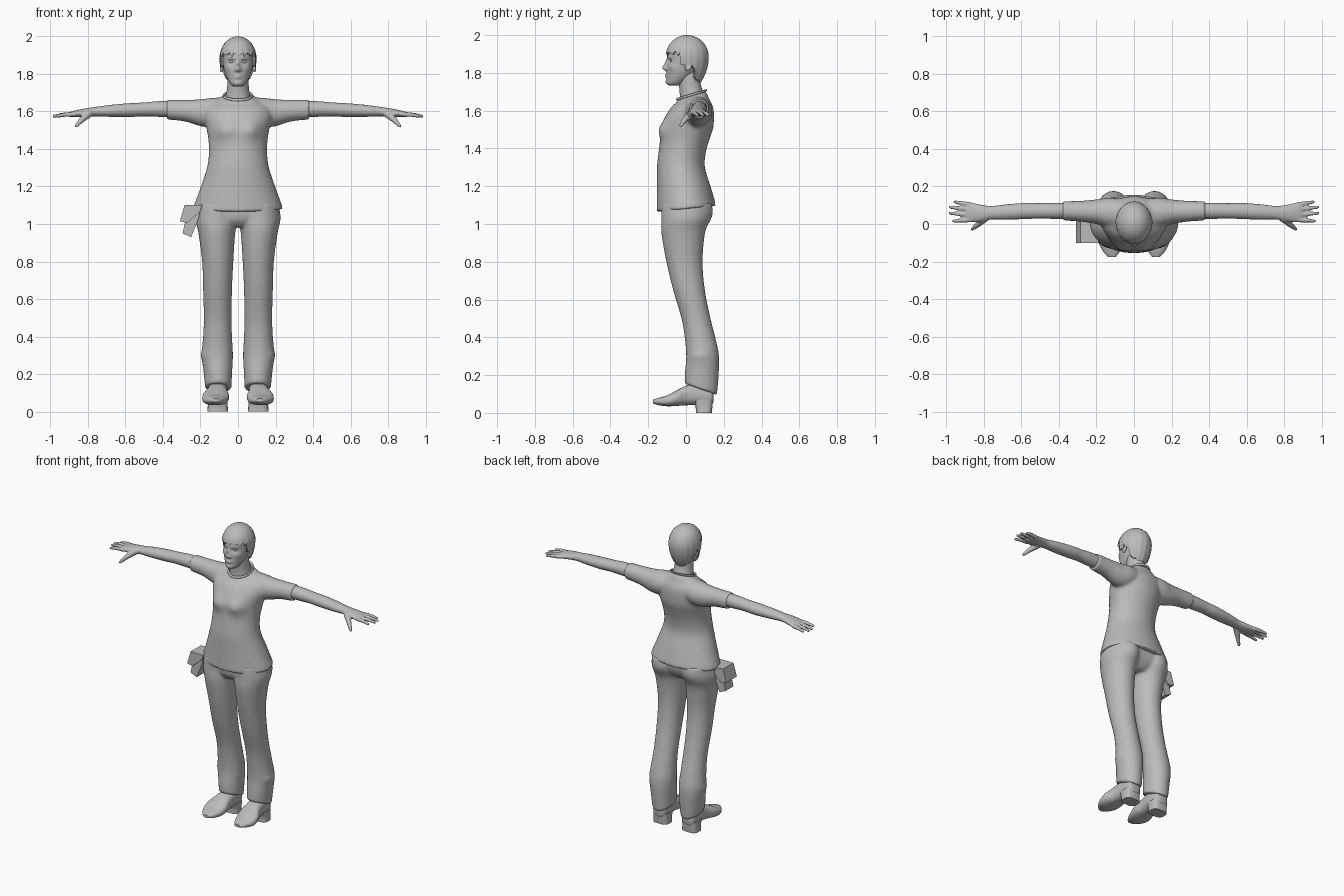
import bpy, bmesh, math
from mathutils import Vector, Matrix

if "Cube" in bpy.data.objects:
    bpy.data.objects.remove(bpy.data.objects["Cube"])

GREY = bpy.data.materials.new("plain grey")
GREY.use_nodes = True
GREY.diffuse_color = (0.5, 0.5, 0.5, 1)
GREY.node_tree.nodes["Principled BSDF"].inputs["Base Color"].default_value = (0.5, 0.5, 0.5, 1)
SIDES = (1, -1)


def finish(name, bm, angle=50, voxel=0, smooth=4):
    """Turn a bmesh into a shaded object, optionally fused into one skin."""
    bmesh.ops.recalc_face_normals(bm, faces=bm.faces)
    me = bpy.data.meshes.new(name)
    bm.to_mesh(me)
    bm.free()
    me.materials.append(GREY)
    if angle:
        me.shade_smooth()
        me.set_sharp_from_angle(angle=math.radians(angle))
    ob = bpy.data.objects.new(name, me)
    bpy.context.collection.objects.link(ob)
    if voxel:
        r = ob.modifiers.new("fuse", 'REMESH')
        r.mode, r.voxel_size, r.use_smooth_shade = 'VOXEL', voxel, True
        s = ob.modifiers.new("soften", 'SMOOTH')
        s.factor, s.iterations = 0.5, smooth
    return ob


def spline(rows, sub):
    """Catmull-Rom interpolation of rows of numbers."""
    out = []
    for i in range(len(rows) - 1):
        a, b, c, d = (rows[max(0, min(len(rows) - 1, i + k))] for k in (-1, 0, 1, 2))
        for j in range(sub):
            t = j / sub
            out.append([q + 0.5 * t * (r - p + t * (2*p - 5*q + 4*r - s + t * (3*(q - r) + s - p)))
                        for p, q, r, s in zip(a, b, c, d)])
    return out + [list(rows[-1])]


def loft(bm, axis, rows, n=32, sub=4, side=1, power=1.0):
    """Skin ellipses: (position, centre1, centre2, radius1, radius2[, slope])."""
    rows = [tuple(r) + (0,) * (6 - len(r)) for r in rows]
    rings = []
    for p, c1, c2, r1, r2, tilt in spline(rows, sub):
        ring = []
        for k in range(n):
            a = math.tau * k / n
            ca, sa = (math.copysign(abs(f) ** power, f) for f in (math.cos(a), math.sin(a)))
            u, v = c1 + r1 * ca, c2 + r2 * sa
            co = {'x': (p, u, v), 'y': (u, p, v), 'z': (u, v, p + tilt * r2 * sa)}[axis]
            ring.append(bm.verts.new((co[0] * side, co[1], co[2])))
        rings.append(ring)
    for lo, hi in zip(rings, rings[1:]):
        for k in range(n):
            bm.faces.new((lo[k], lo[(k + 1) % n], hi[(k + 1) % n], hi[k]))
    bm.faces.new(rings[0])
    bm.faces.new(rings[-1])


def bump(bm, centre, size, push):
    """Push nearby vertices with a soft falloff."""
    for v in bm.verts:
        d = sum(((a - b) / s) ** 2 for a, b, s in zip(v.co, centre, size))
        if d < 9:
            v.co += Vector(push) * math.exp(-d)


def ball(bm, centre, size, turn=0):
    m = Matrix.Translation(centre) @ Matrix.Rotation(turn, 4, 'X') @ Matrix.Diagonal((*size, 1))
    bmesh.ops.create_uvsphere(bm, u_segments=20, v_segments=12, radius=1, matrix=m)


def tube(bm, a, b, r1, r2):
    """Rounded tapering finger segment."""
    a, b = Vector(a), Vector(b)
    m = Matrix.Translation((a + b) / 2) @ (b - a).to_track_quat('Z', 'Y').to_matrix().to_4x4()
    bmesh.ops.create_cone(bm, cap_ends=True, segments=12, radius1=r1, radius2=r2,
                          depth=(b - a).length, matrix=m)
    ball(bm, b, (r2, r2, r2))
    ball(bm, a, (r1, r1, r1))


# Shirt: flared body with short sleeves
bm = bmesh.new()
loft(bm, 'z', [(1.08, 0, 0, .236, .155, .1), (1.1, 0, 0, .234, .155, .08), (1.2, 0, -.012, .198, .142),
               (1.3, 0, -.027, .165, .127), (1.38, 0, -.02, .155, .125), (1.45, 0, -.005, .158, .13),
               (1.51, 0, .008, .168, .136), (1.57, 0, .02, .18, .128), (1.62, 0, .033, .17, .11),
               (1.655, 0, .035, .125, .085, .15), (1.68, 0, .032, .082, .075, .3)], 48)
for s in SIDES:
    loft(bm, 'x', [(.05, .055, 1.605, .075, .07), (.13, .06, 1.595, .08, .078), (.2, .065, 1.593, .066, .072),
                   (.28, .068, 1.604, .056, .058), (.38, .07, 1.61, .051, .053)], side=s)
    bump(bm, (.075 * s, -.13, 1.5), (.055, .06, .05), (0, -.026, 0))
finish("shirt", bm, voxel=.009, smooth=5)

# Collar band
bm = bmesh.new()
for k in range(40):
    for j in range(8):
        a, b = math.tau * k / 40, math.tau * j / 8
        r = .076 + .006 * math.cos(b)
        y = r * math.sin(a)
        bm.verts.new((r * math.cos(a), .03 + y, 1.684 + .3 * y + .007 * math.sin(b)))
bm.verts.ensure_lookup_table()
for k in range(40):
    for j in range(8):
        k2, j2 = (k + 1) % 40, (j + 1) % 8
        bm.faces.new([bm.verts[i] for i in (k*8 + j, k2*8 + j, k2*8 + j2, k*8 + j2)])
finish("collar", bm)

# Trousers: hips and two flared legs
bm = bmesh.new()
loft(bm, 'z', [(.985, 0, -.01, .1, .08), (1.03, 0, -.008, .19, .115), (1.13, 0, 0, .2, .13)], 40)
for s in SIDES:
    loft(bm, 'z', [(.125, .105, .078, .07, .086, -.35), (.2, .107, .083, .075, .089, -.15), (.3, .11, .088, .083, .087),
                   (.4, .109, .074, .077, .081), (.5, .108, .053, .074, .077), (.65, .109, .016, .077, .084),
                   (.8, .108, -.008, .083, .096), (.95, .113, -.015, .098, .115), (1.03, .115, -.003, .112, .127),
                   (1.11, .11, 0, .105, .13)], 40, side=s)
    bump(bm, (.1 * s, .12, 1.06), (.07, .06, .05), (0, .016, 0))
    bump(bm, (.19 * s, .06, .3), (.03, .05, .02), (.008 * s, 0, 0))
finish("trousers", bm, voxel=.009, smooth=4)

# Shoes and heel blocks
shoes, heels = bmesh.new(), bmesh.new()
for s in SIDES:
    loft(shoes, 'y', [(.145, .108, .085, .025, .03), (.13, .108, .088, .045, .045), (.06, .108, .1, .052, .058),
                      (0, .112, .092, .056, .052), (-.05, .118, .078, .07, .041), (-.1, .122, .064, .066, .029),
                      (-.15, .12, .06, .042, .018), (-.175, .117, .06, .02, .009)], 32, side=s, power=.8)
    loft(heels, 'z', [(0, .108, .095, .055, .042), (.035, .108, .095, .053, .045), (.07, .108, .09, .054, .052)],
         24, side=s, power=.6)
finish("shoes", shoes)
finish("shoe_heels", heels, 40)

# Bare arms, hands, fingers and thumbs
bm = bmesh.new()
for s in SIDES:
    loft(bm, 'x', [(.3, .07, 1.612, .042, .043), (.42, .07, 1.613, .043, .042), (.5, .07, 1.611, .041, .037),
                   (.58, .069, 1.607, .043, .037), (.68, .064, 1.603, .041, .032), (.76, .06, 1.599, .036, .025),
                   (.81, .058, 1.594, .044, .023), (.86, .06, 1.588, .052, .019), (.895, .062, 1.584, .05, .014)],
         28, side=s)
    for y0, y1, tip in ((.104, .118, .955), (.077, .09, .98), (.049, .058, .982), (.022, .016, .962)):
        mid = (.5 * (.88 + tip) * s, .5 * (y0 + y1), 1.583)
        tube(bm, (.875 * s, y0, 1.585), mid, .0135, .0115)
        tube(bm, mid, (tip * s, y1, 1.575), .0115, .0085)
    tube(bm, (.795 * s, .03, 1.588), (.835 * s, -.005, 1.553), .021, .015)
    tube(bm, (.835 * s, -.005, 1.553), (.862 * s, -.027, 1.522), .015, .009)
finish("arms_and_hands", bm, voxel=.0055, smooth=3)

# Neck
bm = bmesh.new()
loft(bm, 'z', [(1.63, 0, .035, .075, .07), (1.69, 0, .03, .063, .063), (1.74, 0, .02, .057, .058),
               (1.82, 0, .012, .055, .06)])
finish("neck", bm)

# Head with sculpted face
bm = bmesh.new()
loft(bm, 'z', [(1.733, 0, -.06, .02, .025), (1.745, 0, -.055, .04, .045), (1.78, 0, -.033, .06, .069),
               (1.82, 0, -.014, .074, .088), (1.87, 0, 0, .083, .099), (1.92, 0, .004, .085, .101),
               (1.96, 0, .008, .07, .083), (1.985, 0, .01, .04, .05), (1.993, 0, .01, .01, .01)], 80, 8)
bump(bm, (0, -.1, 1.826), (.013, .03, .014), (0, -.022, 0))
bump(bm, (0, -.1, 1.85), (.009, .03, .022), (0, -.012, 0))
bump(bm, (0, -.1, 1.79), (.022, .03, .007), (0, -.008, 0))
bump(bm, (0, -.1, 1.779), (.02, .03, .006), (0, -.007, 0))
bump(bm, (0, -.09, 1.75), (.022, .03, .014), (0, -.008, 0))
for s in SIDES:
    bump(bm, (.034 * s, -.09, 1.864), (.017, .03, .011), (0, .012, 0))
    bump(bm, (.035 * s, -.09, 1.884), (.022, .03, .007), (0, -.005, 0))
    bump(bm, (.014 * s, -.105, 1.82), (.007, .02, .007), (0, -.007, 0))
    bump(bm, (.05 * s, -.07, 1.83), (.02, .03, .016), (.003 * s, -.004, 0))
finish("head", bm, 70)

# Eyes and ears
eyes, ears = bmesh.new(), bmesh.new()
for s in SIDES:
    ball(eyes, (.034 * s, -.074, 1.864), (.014, .012, .009))
    ball(ears, (.088 * s, .014, 1.84), (.011, .018, .032), -.25)
    for k in range(3):
        bump(ears, (.1 * s, .012, 1.846), (.01, .009, .016), (-.004 * s, 0, 0))
finish("eyes", eyes)
finish("ears", ears)

# Short hair with a ragged fringe and tapered nape
bm = bmesh.new()
N, ROWS, MID = 120, 16, 1.885
grid = [[] for _ in range(ROWS + 1)]
for k in range(N):
    a = math.tau * k / N
    ca, sa = math.cos(a), math.sin(a)
    rag = abs(math.sin(8.5 * a + .6)) * .55 + abs(math.sin(13 * a)) * .45
    if sa < -.35:
        low = 1.885 + .03 * rag
    elif sa < .1:
        low = 1.828 + .02 * rag
    elif sa < .45:
        low = 1.862 - .15 * (sa - .1)
    else:
        low = 1.735 + .06 * (1 - sa) + .014 * rag
    for j in range(ROWS + 1):
        t = max(0, j - 1) / (ROWS - 1)
        z = low + (1.9995 - low) * math.sin(t * math.pi / 2)
        if z > MID:
            f = math.sqrt(max(0, 1 - ((z - MID) / .115) ** 2))
        else:
            f = 1 - .45 * ((MID - z) / .15) ** 2
        f *= 1 + .012 * math.sin(17 * a) * (1 - t) ** 2
        if j == 0:
            f *= .84
        grid[j].append(bm.verts.new((.098 * f * ca, .006 + .114 * f * sa, z)))
for lo, hi in zip(grid, grid[1:]):
    for k in range(N):
        bm.faces.new((lo[k], lo[(k + 1) % N], hi[(k + 1) % N], hi[k]))
bm.faces.new(grid[-1])
finish("hair", bm, 60)


# Faceted hip pouch: body and folded flap
def hull(name, pts):
    bm = bmesh.new()
    for p in pts:
        bm.verts.new(p)
    bmesh.ops.convex_hull(bm, input=bm.verts)
    finish(name, bm, 0)


hull("pouch_body", [(x, y, z) for y in (-.085, .0) for x, z in
                    ((-.2, 1.08), (-.27, 1.07), (-.295, .95), (-.25, .93), (-.21, 1.03))])
hull("pouch_flap", [(x, y, z) for y in (-.1, .012) for x, z in
                    ((-.19, 1.1), (-.285, 1.1), (-.31, 1.015), (-.27, 1.005), (-.2, 1.07))])
